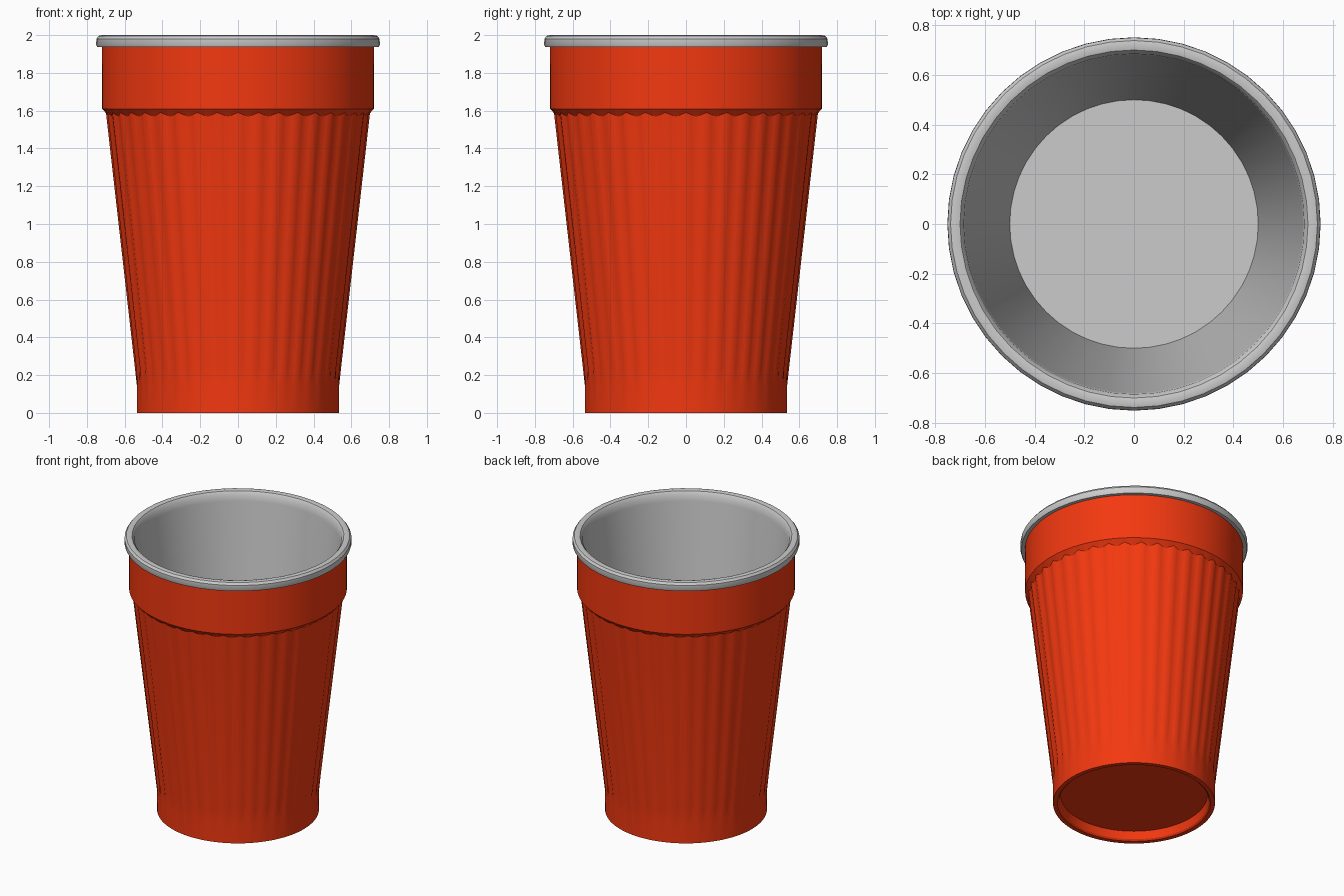
import bpy, bmesh
from math import cos, sin, pi

if "Cube" in bpy.data.objects:
    bpy.data.objects.remove(bpy.data.objects["Cube"])

RIBS = 40


def lathe(name, profile, segs, cap, color=None):
    """Spin rows of (radius, z, rib depth, rib drop); cap is 'first' or 'last'."""
    bm = bmesh.new()
    rings = []
    for r, z, depth, drop in profile:
        ring = []
        for j in range(segs):
            a = 2 * pi * j / segs
            groove = 0.5 - 0.5 * cos(RIBS * a)
            rad = r - depth * groove
            ring.append(bm.verts.new((rad * cos(a), rad * sin(a), z - drop * groove)))
        rings.append(ring)
    for lo, hi in zip(rings, rings[1:]):
        for j in range(segs):
            k = (j + 1) % segs
            bm.faces.new((lo[j], lo[k], hi[k], hi[j]))
    bm.faces.new(rings[0][::-1] if cap == 'first' else rings[-1])
    mesh = bpy.data.meshes.new(name)
    bm.to_mesh(mesh)
    bm.free()
    obj = bpy.data.objects.new(name, mesh)
    bpy.context.collection.objects.link(obj)
    if color:
        mat = bpy.data.materials.new(name + "_red")
        mat.diffuse_color = color
        mat.use_nodes = True
        mat.node_tree.nodes["Principled BSDF"].inputs["Base Color"].default_value = mat.diffuse_color
        mesh.materials.append(mat)
    bpy.ops.object.select_all(action='DESELECT')
    obj.select_set(True)
    bpy.context.view_layer.objects.active = obj
    bpy.ops.object.shade_smooth_by_angle(angle=0.6)
    return obj


# Red shell: recessed base, plain foot, ribbed wall, plain upper band
shell = [
    (0.485, 0.065, 0, 0),
    (0.495, 0.01, 0, 0),
    (0.505, 0.0, 0, 0),
    (0.535, 0.0, 0, 0),
    (0.536, 0.15, 0, 0),
    (0.546, 0.24, 0.012, 0),
    (0.699, 1.59, 0.014, 0.022),
    (0.719, 1.61, 0, 0),
    (0.72, 1.94, 0, 0),
]
lathe("outer_shell", shell, RIBS * 4, 'first', (0.9, 0.04, 0.005, 1))

# Grey rolled rim running down into the inner wall and floor
liner = [
    (0.715, 1.936), (0.745, 1.936), (0.751, 1.95), (0.75, 1.98),
    (0.738, 1.996), (0.72, 2.0), (0.70, 1.995), (0.685, 1.975),
    (0.68, 1.93), (0.50, 0.10),
]
lathe("rim_and_liner", [(r, z, 0, 0) for r, z in liner], 48, 'last')
